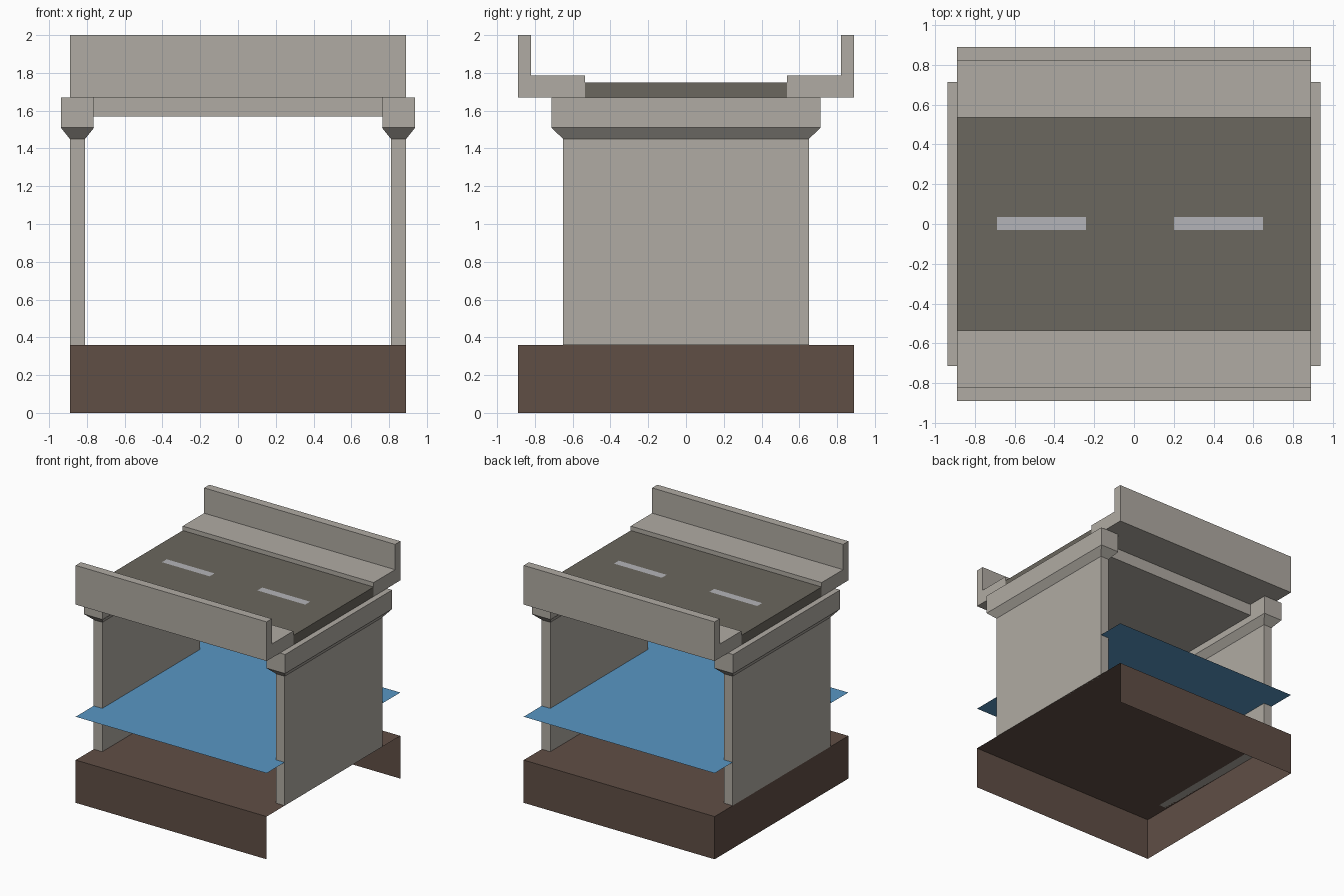
import bpy, bmesh
from mathutils import Vector

if "Cube" in bpy.data.objects:
    bpy.data.objects.remove(bpy.data.objects["Cube"])


def material(name, hex_rgb):
    def lin(c):
        return c / 12.92 if c <= 0.04045 else ((c + 0.055) / 1.055) ** 2.4
    m = bpy.data.materials.new(name)
    rgb = [lin(int(hex_rgb[i:i + 2], 16) / 255) for i in (0, 2, 4)]
    m.diffuse_color = (*rgb, 1)
    m.use_nodes = True
    m.node_tree.nodes["Principled BSDF"].inputs["Base Color"].default_value = m.diffuse_color
    return m


concrete = material("concrete", "b0aba3")
asphalt = material("asphalt", "6b675e")
paint = material("road_paint", "b4b4b8")
earth = material("earth", "604e45")
water = material("water", "5896c4")


def finish(name, bm, mat):
    mesh = bpy.data.meshes.new(name)
    bm.to_mesh(mesh)
    bm.free()
    mesh.materials.append(mat)
    obj = bpy.data.objects.new(name, mesh)
    bpy.context.collection.objects.link(obj)
    return obj


def box(name, x, y, z, mat, drop=(), flare=(0, 0)):
    """Box from (min, max) ranges; drop removes faces by normal, flare widens the top."""
    bm = bmesh.new()
    bmesh.ops.create_cube(bm, size=1)
    bm.normal_update()
    gone = [f for f in bm.faces if any(f.normal.dot(Vector(d)) > 0.9 for d in drop)]
    if gone:
        bmesh.ops.delete(bm, geom=gone, context='FACES')
    for v in bm.verts:
        s = [1 if c > 0 else -1 for c in v.co]
        v.co = [r[0] if k < 0 else r[1] for r, k in zip((x, y, z), s)]
        if s[2] > 0:
            v.co.x += s[0] * flare[0]
            v.co.y += s[1] * flare[1]
    return finish(name, bm, mat)


def sheet(name, x, y, z, mat):
    bm = bmesh.new()
    bm.faces.new([bm.verts.new((a, b, z)) for a, b in
                  ((x[0], y[0]), (x[1], y[0]), (x[1], y[1]), (x[0], y[1]))])
    return finish(name, bm, mat)


def mirrored(lo, hi, side):
    return tuple(sorted((lo * side, hi * side)))


L = 0.89
full = (-L, L)

# River bed: shell open underneath and on the right side
box("river_bed", full, full, (0, 0.36), earth, drop=((0, 0, -1), (1, 0, 0)))

# Water surface
sheet("water_surface", full, full, 0.725, water)

# Support walls with flared heads and cap beams
for side, label in ((-1, "left"), (1, "right")):
    wall_x = mirrored(0.81, L, side)
    box(f"{label}_pier_wall", wall_x, (-0.65, 0.65), (0.36, 1.45), concrete)
    box(f"{label}_pier_flare", wall_x, (-0.65, 0.65), (1.45, 1.51), concrete,
        flare=(0.048, 0.063))
    box(f"{label}_cap_beam", mirrored(0.765, 0.938, side), (-0.713, 0.713),
        (1.51, 1.67), concrete)

# Deck slab between the caps, and the road on top
box("deck_slab", (-0.765, 0.765), (-0.535, 0.535), (1.57, 1.67), concrete)
box("road", full, (-0.535, 0.535), (1.67, 1.75), asphalt)

# Pavements and parapets along both edges
for side, label in ((-1, "front"), (1, "back")):
    box(f"{label}_pavement", full, mirrored(0.535, L, side), (1.67, 1.787), concrete)
    box(f"{label}_parapet", full, mirrored(0.82, L, side), (1.787, 2.0), concrete)

# Lane dashes
for i, cx in enumerate((-0.465, 0.425)):
    sheet(f"lane_dash_{i + 1}", (cx - 0.223, cx + 0.223), (-0.031, 0.034), 1.753, paint)
